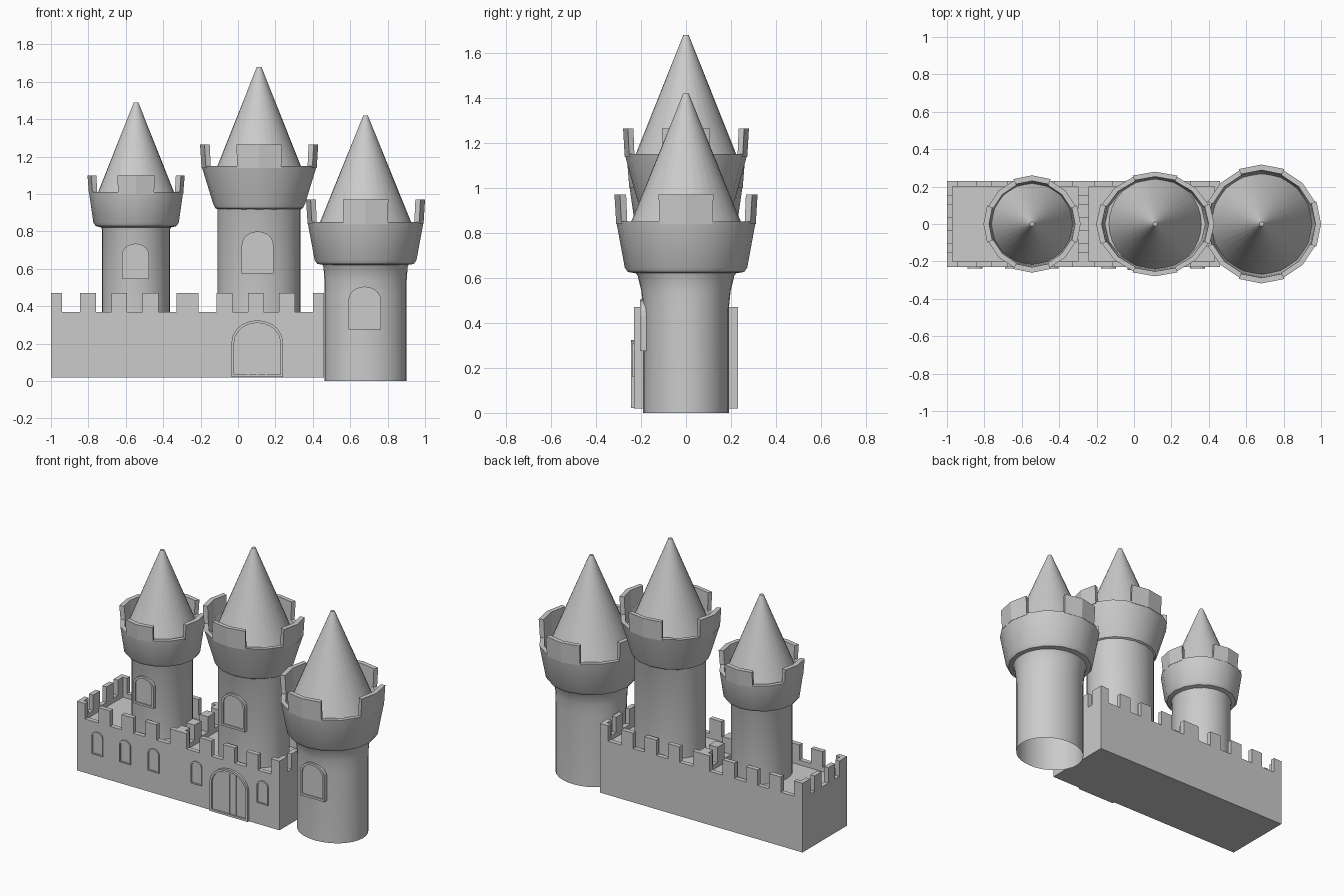
import bpy, bmesh
from math import sin, cos, pi, radians

if "Cube" in bpy.data.objects:
    bpy.data.objects.remove(bpy.data.objects["Cube"])


def loft(name, rings, cap_start=True, cap_end=True, smooth=False):
    """Skin a list of closed point rings into one object."""
    bm = bmesh.new()
    loops = [[bm.verts.new(p) for p in ring] for ring in rings]
    n = len(loops[0])
    for a, b in zip(loops, loops[1:]):
        for i in range(n):
            j = (i + 1) % n
            bm.faces.new((a[i], a[j], b[j], b[i]))
    if cap_start:
        bm.faces.new(loops[0][::-1])
    if cap_end:
        bm.faces.new(loops[-1])
    bmesh.ops.recalc_face_normals(bm, faces=bm.faces)
    mesh = bpy.data.meshes.new(name)
    bm.to_mesh(mesh)
    bm.free()
    obj = bpy.data.objects.new(name, mesh)
    bpy.context.collection.objects.link(obj)
    if smooth:
        bpy.ops.object.select_all(action='DESELECT')
        obj.select_set(True)
        bpy.context.view_layer.objects.active = obj
        bpy.ops.object.shade_smooth_by_angle(angle=radians(30))
    return obj


def ellipse(cx, rx, ry, z, n):
    return [(cx + rx * cos(2 * pi * i / n), ry * sin(2 * pi * i / n), z) for i in range(n)]


def rect(x0, x1, y0, y1, z):
    return [(x0, y0, z), (x1, y0, z), (x1, y1, z), (x0, y1, z)]


def box(name, x0, x1, y0, y1, z0, z1):
    return loft(name, [rect(x0, x1, y0, y1, z0), rect(x0, x1, y0, y1, z1)])


def arch(cx, w, z0, z1, y, n=10):
    """Arched outline in the xz plane."""
    r = w / 2
    spring = z1 - r * 0.85
    pts = [(cx - r, y, z0), (cx + r, y, z0)]
    pts += [(cx + r * cos(pi * i / n), y, spring + (z1 - spring) * sin(pi * i / n))
            for i in range(n + 1)]
    return pts


def framed_arch(name, cx, w, z0, z1, back, front, rim, recess):
    """Arched frame with a sunken panel."""
    inner = (cx, w - 2 * rim, z0 + rim, z1 - rim)
    loft(name, [arch(cx, w, z0, z1, back), arch(cx, w, z0, z1, front),
                arch(*inner, front), arch(*inner, front + recess)])


# Curtain wall: two battlemented blocks with sunken walkways
T, Y, Z0, ZW, ZF, ZM = 0.03, 0.23, 0.02, 0.37, 0.34, 0.47
for label, x0, x1 in (("left", -1.0, -0.27), ("right", -0.27, 0.46)):
    loft(label + "_wall_block", [
        rect(x0, x1, -Y, Y, Z0), rect(x0, x1, -Y, Y, ZW),
        rect(x0 + T, x1 - T, -Y + T, Y - T, ZW), rect(x0 + T, x1 - T, -Y + T, Y - T, ZF)])
    step = (x1 - x0 - 0.06) / 4
    for i in range(5):
        c = x0 + 0.03 + i * step
        h = 0.03 if i in (0, 4) else 0.042
        if i in (1, 2, 3):
            c += (2 - i) * 0.0
        for side in (-1, 1):
            ya, yb = sorted((side * Y, side * (Y - T)))
            box(label + "_wall_merlon", c - h, c + h, ya, yb, ZW, ZM)
    for xa in (x0, x1 - T):
        for yc, h in ((-0.19, 0.04), (-0.07, 0.035), (0.07, 0.035), (0.19, 0.04)):
            # corner pieces stop short of the long-side merlons
            ya, yb = yc - h, yc + h
            ya, yb = max(ya, -Y + T), min(yb, Y - T)
            box(label + "_end_merlon", xa, xa + T, ya, yb, ZW, ZM)

# Small arched wall windows
for cx in (-0.85, -0.65, -0.445, -0.137, 0.34):
    framed_arch("wall_window", cx, 0.08, 0.16, 0.31, -0.22, -0.238, 0.008, 0.006)

# Gate with two planked leaves
framed_arch("gate", 0.103, 0.275, 0.021, 0.325, -0.22, -0.245, 0.014, 0.01)
for x in (0.055, 0.103, 0.151):
    box("gate_plank_seam", x - 0.003, x + 0.003, -0.238, -0.225, 0.035, 0.295)


def tower(name, cx, shaft, head, ky, cone, merlon_top):
    """shaft: (rx, ry, z) rings; head: (r, z) outer profile; cone: (r, z base, z apex)."""
    loft(name + "_shaft", [ellipse(cx, rx, ry, z, 32) for rx, ry, z in shaft],
         False, False, smooth=True)
    # Flared 16-sided head with a hollow parapet
    r_top, z_top = head[-1]
    r_in = r_top - 0.028
    z_floor = z_top - 0.06
    profile = head + [(r_in, z_top), (r_in - 0.012, z_floor)]
    loft(name + "_head", [ellipse(cx, r, r * ky, z, 16) for r, z in profile],
         False, True, smooth=True)
    # Four curved merlons
    ro = r_top + 0.008
    for k in range(4):
        rings = []
        for d in (-1, 0, 1):
            a = k * pi / 2 + d * pi / 8
            rings.append([(cx + r * cos(a), r * ky * sin(a), z) for r, z in (
                (r_top, z_top - 0.01), (ro, merlon_top), (ro - 0.03, merlon_top),
                (r_in, z_top - 0.01))])
        loft(name + "_merlon", rings)
    # Pointed roof
    r, z0, z1 = cone
    loft(name + "_roof", [ellipse(cx, r, r, z0, 32), ellipse(cx, 0.012, 0.012, z1, 32)],
         smooth=True)


tower("left_tower", -0.545,
      [(0.182, 0.182, 0.32), (0.182, 0.182, 0.81), (0.19, 0.19, 0.83)],
      [(0.182, 0.82), (0.215, 0.828), (0.228, 0.845), (0.252, 1.01)], 1.0,
      (0.227, 0.95, 1.49), 1.10)
tower("middle_tower", 0.113,
      [(0.222, 0.19, 0.32), (0.222, 0.19, 0.91), (0.225, 0.2, 0.93)],
      [(0.215, 0.915), (0.235, 0.925), (0.245, 0.945), (0.308, 1.15)], 0.885,
      (0.247, 1.09, 1.68), 1.265)
tower("right_tower", 0.682,
      [(0.22, 0.19, 0.0), (0.22, 0.19, 0.46), (0.22, 0.198, 0.54), (0.225, 0.215, 0.61),
       (0.235, 0.23, 0.63)],
      [(0.22, 0.62), (0.258, 0.626), (0.272, 0.645), (0.31, 0.85)], 1.0,
      (0.268, 0.79, 1.42), 0.97)

# Arched tower windows
framed_arch("left_tower_window", -0.548, 0.145, 0.545, 0.735, -0.14, -0.192, 0.013, 0.008)
framed_arch("middle_tower_window", 0.105, 0.17, 0.575, 0.80, -0.15, -0.202, 0.014, 0.008)
framed_arch("right_tower_window", 0.677, 0.175, 0.275, 0.505, -0.15, -0.205, 0.014, 0.008)
